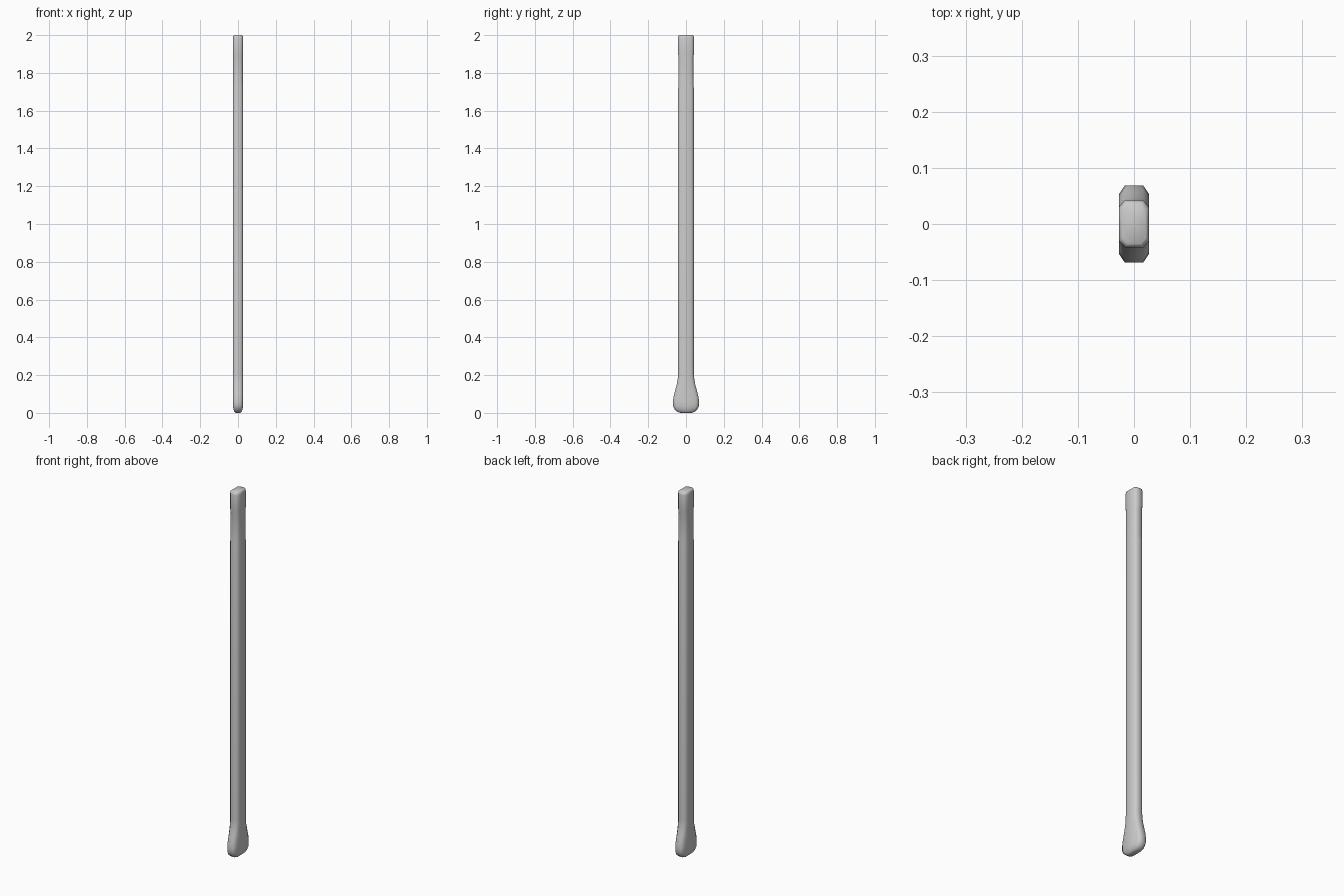
import bpy, bmesh

if "Cube" in bpy.data.objects:
    bpy.data.objects.remove(bpy.data.objects["Cube"])

# Stations along the handle: height, half width in x, half depth in y
stations = [
    (0.000, 0.013, 0.030), (0.006, 0.019, 0.046), (0.018, 0.024, 0.060),
    (0.036, 0.027, 0.068), (0.060, 0.027, 0.069), (0.085, 0.027, 0.066),
    (0.120, 0.027, 0.057), (0.155, 0.027, 0.048), (0.185, 0.027, 0.043),
    (0.210, 0.027, 0.0415), (1.720, 0.027, 0.0415), (1.735, 0.026, 0.039),
    (1.880, 0.026, 0.039), (1.905, 0.027, 0.0425), (1.985, 0.027, 0.0425),
    (1.996, 0.025, 0.040), (2.000, 0.021, 0.035),
]


def section(hx, hy):
    """Chamfered rectangle with a centre point on every long face."""
    cx, cy = hx * 0.6, hy - min(0.016, hy * 0.3)
    quarter = [(hx, 0), (hx, cy), (cx, hy), (0, hy)]
    half = quarter + [(-x, y) for x, y in reversed(quarter[:-1])]
    return half + [(x, -y) for x, y in reversed(half[1:-1])]


# Handle: one lofted body, flared at the foot, necked below the head end
bm = bmesh.new()
rings = [[bm.verts.new((x, y, z)) for x, y in section(hx, hy)]
         for z, hx, hy in stations]
for a, b in zip(rings, rings[1:]):
    n = len(a)
    for i in range(n):
        j = (i + 1) % n
        bm.faces.new((a[i], a[j], b[j], b[i]))
bm.faces.new(rings[0][::-1])
bm.faces.new(rings[-1])
bmesh.ops.recalc_face_normals(bm, faces=bm.faces)

mesh = bpy.data.meshes.new("handle")
bm.to_mesh(mesh)
bm.free()
handle = bpy.data.objects.new("handle", mesh)
bpy.context.collection.objects.link(handle)
for p in mesh.polygons:
    p.use_smooth = True
